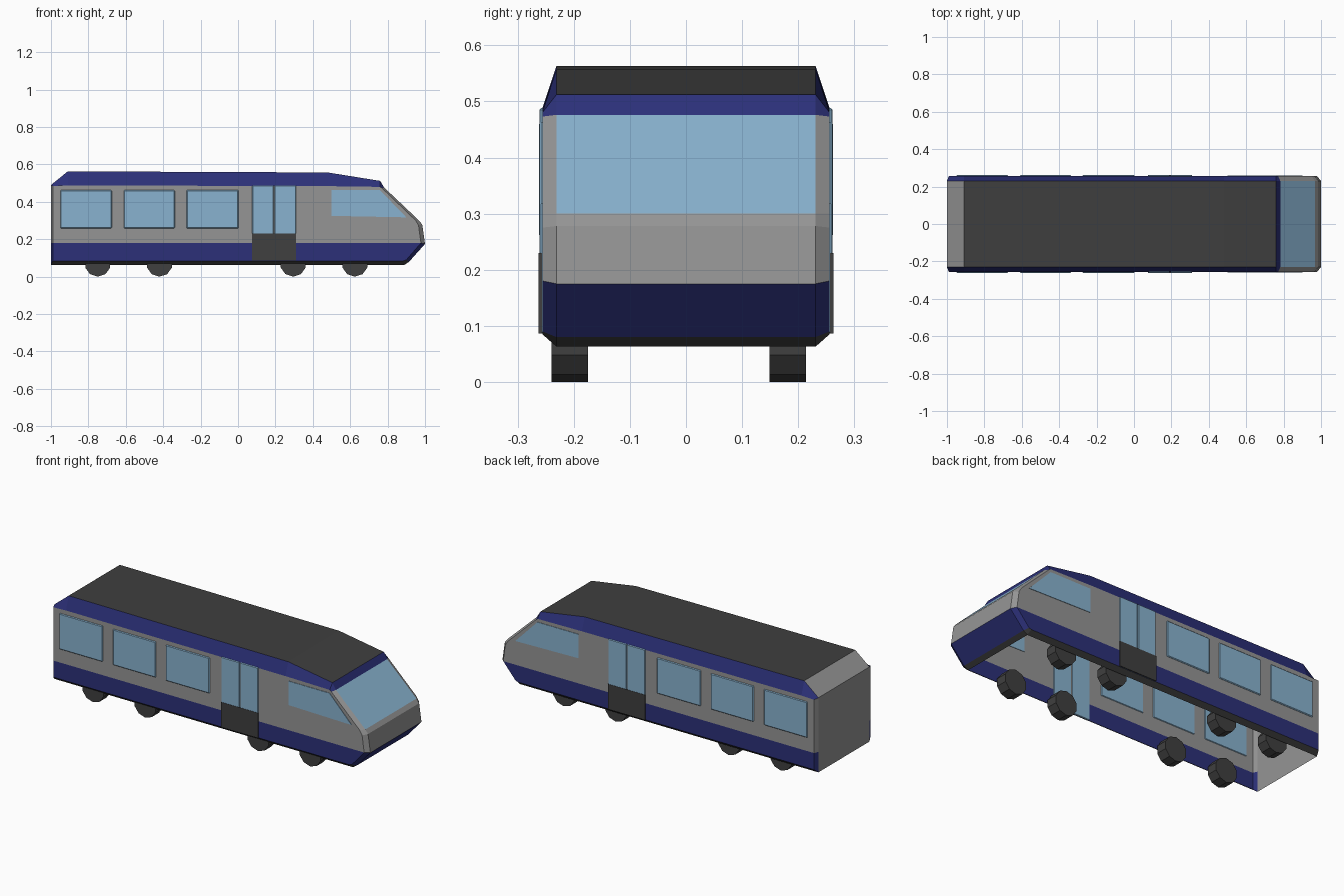
import bpy, bmesh, math
from mathutils import Vector

if "Cube" in bpy.data.objects:
    bpy.data.objects.remove(bpy.data.objects["Cube"])


def material(name, rgb):
    m = bpy.data.materials.new(name)
    m.diffuse_color = (*rgb, 1)
    m.use_nodes = True
    m.node_tree.nodes["Principled BSDF"].inputs["Base Color"].default_value = m.diffuse_color
    return m


GREY = material("grey", (0.3, 0.3, 0.3))
BLUE = material("navy", (0.025, 0.03, 0.19))
DARK = material("dark", (0.05, 0.05, 0.05))
GLASS = material("glass", (0.25, 0.45, 0.63))


def finish(name, bm, mat):
    me = bpy.data.meshes.new(name)
    bm.to_mesh(me)
    bm.free()
    ob = bpy.data.objects.new(name, me)
    me.materials.append(mat)
    bpy.context.collection.objects.link(ob)
    return ob


# Body shell: a centre outline (x, z) and a matching outline on the side walls
CENTRE_Y, SIDE_Y = 0.231, 0.256
centre = [(-1, .063), (-1, .18), (-1, .49), (-.91, .563), (.48, .557), (.76, .512),
          (.782, .476), (.968, .3), (.985, .278), (1, .175), (.915, .08), (.89, .063)]
side = [(-.99, .085), (-.99, .18), (-.99, .485), (-.91, .488), (.48, .484), (.76, .48),
        (.77, .473), (.95, .3), (.965, .275), (.978, .18), (.9, .09), (.885, .085)]

# Which part each segment belongs to, across the middle and along the corners
strip_part = ["back_wall"] * 2 + ["back_slope"] + ["roof"] * 2 + ["roof_front_trim", "windshield",
              "nose", "nose", "nose_band", "skirt"]
corner_part = ["lower_band", "body_sides"] + ["roof_band"] * 4 + ["body_sides"] * 3 + [
               "lower_band", "skirt", "skirt"]
colours = {"back_wall": GREY, "back_slope": GREY, "roof": DARK, "roof_front_trim": BLUE,
           "windshield": GLASS, "nose": GREY, "nose_band": BLUE, "skirt": DARK,
           "lower_band": BLUE, "body_sides": GREY, "roof_band": BLUE}
parts = {n: [] for n in colours}


def at(p, y):
    return Vector((p[0], y, p[1]))


n = len(centre)
for i, part in enumerate(strip_part):
    a, b = centre[i], centre[i + 1]
    parts[part].append([at(a, -CENTRE_Y), at(b, -CENTRE_Y), at(b, CENTRE_Y), at(a, CENTRE_Y)])
for s in (-1, 1):
    for i, part in enumerate(corner_part):
        j = (i + 1) % n
        parts[part].append([at(centre[i], s * CENTRE_Y), at(centre[j], s * CENTRE_Y),
                            at(side[j], s * SIDE_Y), at(side[i], s * SIDE_Y)])
    parts["body_sides"].append([at(p, s * SIDE_Y) for p in side[1:10]])
    parts["lower_band"].append([at(side[k], s * SIDE_Y) for k in (0, 1, 9, 10, 11)])

for name, faces in parts.items():
    bm = bmesh.new()
    for pts in faces:
        f = bm.faces.new([bm.verts.new(p) for p in pts])
        f.normal_update()
        mid = f.calc_center_median()
        if f.normal.dot(mid - Vector((mid.x * .9, 0, .28))) < 0:
            f.normal_flip()
    bmesh.ops.remove_doubles(bm, verts=bm.verts, dist=1e-5)
    finish(name, bm, colours[name])


def panel(name, outline, y0, y1, mat, bevel=0.0):
    """Thin prism on both side walls, from an (x, z) outline."""
    bm = bmesh.new()
    for s in (-1, 1):
        inner = [bm.verts.new(at(p, s * y0)) for p in outline]
        outer = [bm.verts.new(at(p, s * y1)) for p in outline]
        bm.faces.new(inner)
        bm.faces.new(outer)
        for i in range(len(outline)):
            j = (i + 1) % len(outline)
            bm.faces.new([inner[i], inner[j], outer[j], outer[i]])
    bmesh.ops.recalc_face_normals(bm, faces=bm.faces)
    ob = finish(name, bm, mat)
    if bevel:
        mod = ob.modifiers.new("edge", 'BEVEL')
        mod.width, mod.segments = bevel, 1
    return ob


def rect(x0, x1, z0, z1):
    return [(x0, z0), (x1, z0), (x1, z1), (x0, z1)]


# Passenger windows
for k, (x0, x1) in enumerate([(-.95, -.675), (-.61, -.338), (-.275, .002)]):
    panel(f"side_window_{k + 1}", rect(x0, x1, .258, .463), .253, .262, GLASS, .004)

# Cab side windows
panel("cab_window", [(.5, .325), (.9, .317), (.76, .462), (.5, .462)], .254, .2585, GLASS)

# Double doors with a dark kick panel
panel("door_rear_leaf", rect(.076, .191, .086, .488), .253, .261, GLASS, .003)
panel("door_front_leaf", rect(.195, .31, .086, .488), .253, .261, GLASS, .003)
panel("door_kick_panel", rect(.075, .311, .086, .23), .257, .2625, DARK)

# Wheels: ten-sided discs
R = 0.07
for side_name, y in (("right", -.2075), ("left", .181)):
    for k, x in enumerate((-.75, -.42, .295, .625)):
        bpy.ops.mesh.primitive_cylinder_add(vertices=10, radius=R, depth=.065,
                                            location=(x, y, R), rotation=(math.pi / 2, 0, 0))
        wheel = bpy.context.object
        wheel.name = f"wheel_{side_name}_{k + 1}"
        wheel.data.materials.append(DARK)
